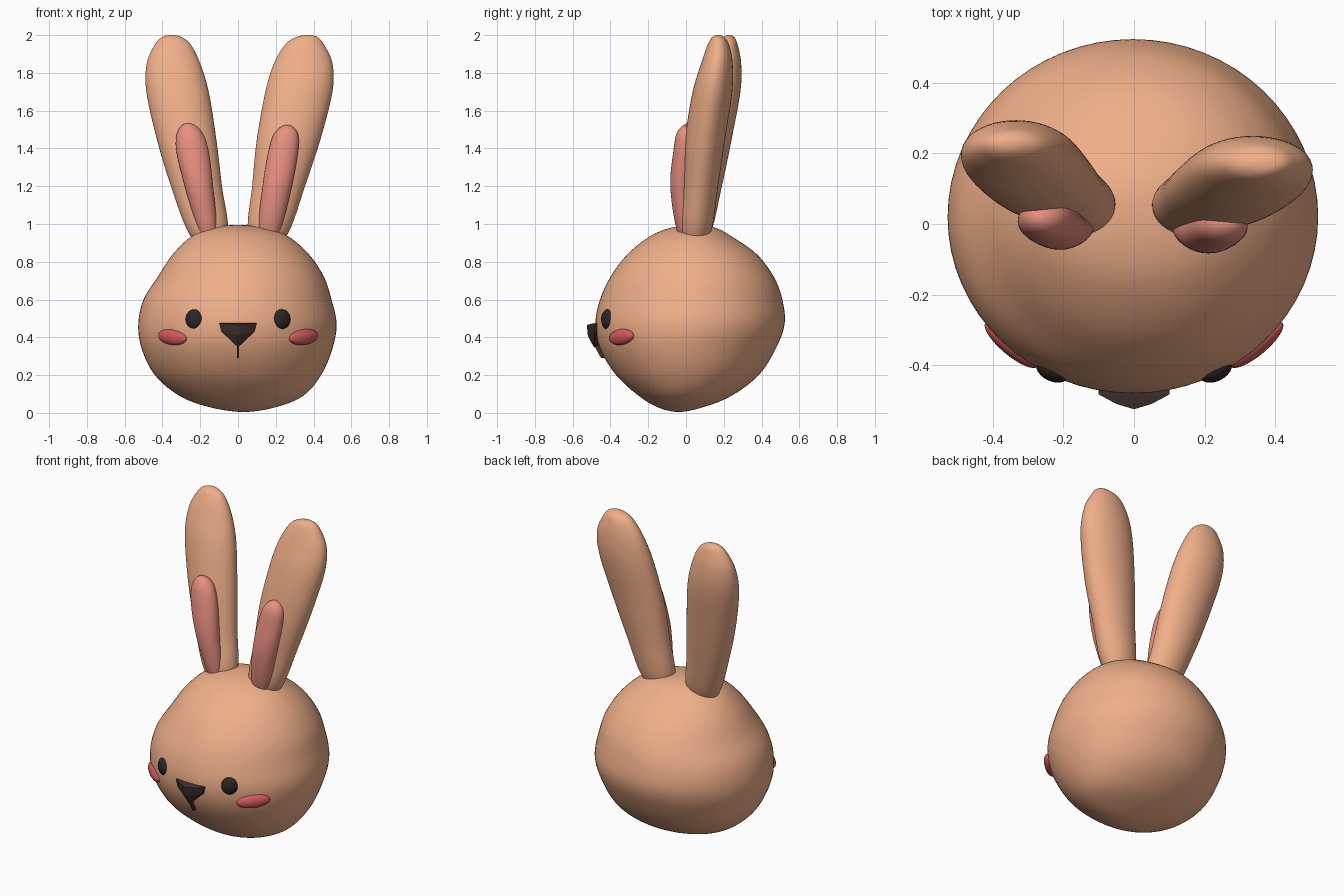
import bpy, bmesh, math
from mathutils import Vector, Matrix


def material(name, rgb):
    m = bpy.data.materials.new(name)
    m.diffuse_color = (*rgb, 1)
    return m


FUR = material("fur", (0.87, 0.43, 0.25))
PINK = material("inner_ear_pink", (0.82, 0.28, 0.22))
BLUSH = material("blush", (0.65, 0.10, 0.11))
EYE = material("eye_black", (0.025, 0.02, 0.018))
BROWN = material("nose_brown", (0.05, 0.03, 0.025))


def finish(name, bm, mat, smooth=True):
    bmesh.ops.recalc_face_normals(bm, faces=bm.faces)
    for f in bm.faces:
        f.smooth = smooth
    mesh = bpy.data.meshes.new(name)
    bm.to_mesh(mesh)
    bm.free()
    mesh.materials.append(mat)
    obj = bpy.data.objects.new(name, mesh)
    bpy.context.collection.objects.link(obj)
    return obj


def spline(rows, steps):
    """Catmull-Rom through the rows; mirrored end rows give rounded tips."""
    ghost = lambda r: (r[0], r[2], r[1], r[4], r[3])
    p = [ghost(rows[1])] + rows + [ghost(rows[-2])]
    out = []
    for i in range(1, len(p) - 2):
        for k in range(steps):
            t = k / steps
            out.append([0.5 * (2 * b + (c - a) * t + (2 * a - 5 * b + 4 * c - d) * t * t
                               + (3 * b - a - 3 * c + d) * t ** 3)
                        for a, b, c, d in zip(*p[i - 1:i + 3])])
    return out + [list(rows[-1])]


def loft(name, rows, mat, sides=48, steps=6):
    """Elliptical rings from rows of z, x min, x max, y min, y max."""
    bm = bmesh.new()
    rings = spline(rows, steps)
    loops = []
    for z, x0, x1, y0, y1 in rings[1:-1]:
        loop = []
        for j in range(sides):
            a = 2 * math.pi * j / sides
            loop.append(bm.verts.new(((x0 + x1) / 2 + (x1 - x0) / 2 * math.cos(a),
                                      (y0 + y1) / 2 + (y1 - y0) / 2 * math.sin(a), z)))
        loops.append(loop)
    for a, b in zip(loops, loops[1:]):
        for j in range(sides):
            k = (j + 1) % sides
            bm.faces.new((a[j], a[k], b[k], b[j]))
    for tip, loop in ((rings[0], loops[0]), (rings[-1], loops[-1])):
        v = bm.verts.new((tip[1], tip[3], tip[0]))
        for j in range(sides):
            bm.faces.new((v, loop[j], loop[(j + 1) % sides]))
    return finish(name, bm, mat)


def ellipsoid(name, loc, radii, yaw, roll, mat):
    bm = bmesh.new()
    bmesh.ops.create_uvsphere(bm, u_segments=32, v_segments=16, radius=1)
    bm.transform(Matrix.Translation(loc) @ Matrix.Rotation(yaw, 4, 'Z')
                 @ Matrix.Rotation(roll, 4, 'Y') @ Matrix.Diagonal((*radii, 1)))
    return finish(name, bm, mat)


def hull(name, points, mat):
    bm = bmesh.new()
    for p in points:
        bm.verts.new(p)
    bmesh.ops.convex_hull(bm, input=bm.verts)
    return finish(name, bm, mat, smooth=False)


# Head: rounded, slightly uneven, with full cheeks
loft("head", [
    (0.005, 0.03, 0.03, -0.04, -0.04),
    (0.03, -0.15, 0.20, -0.15, 0.09),
    (0.09, -0.31, 0.345, -0.25, 0.24),
    (0.20, -0.44, 0.44, -0.37, 0.385),
    (0.34, -0.51, 0.50, -0.455, 0.475),
    (0.47, -0.528, 0.522, -0.48, 0.522),
    (0.60, -0.50, 0.495, -0.455, 0.51),
    (0.72, -0.425, 0.455, -0.40, 0.465),
    (0.84, -0.345, 0.375, -0.31, 0.375),
    (0.935, -0.245, 0.265, -0.19, 0.24),
    (0.98, -0.135, 0.145, -0.08, 0.155),
    (0.995, 0.0, 0.0, 0.05, 0.05)], FUR, sides=64)

# Ears: long, leaning outward and back
loft("ear_right", [
    (0.85, 0.16, 0.16, 0.05, 0.05),
    (0.95, 0.055, 0.265, -0.03, 0.13),
    (1.20, 0.075, 0.355, -0.02, 0.17),
    (1.45, 0.10, 0.437, -0.005, 0.207),
    (1.70, 0.145, 0.50, 0.035, 0.245),
    (1.85, 0.19, 0.50, 0.08, 0.247),
    (1.95, 0.25, 0.455, 0.115, 0.228),
    (1.99, 0.31, 0.42, 0.14, 0.20),
    (2.0, 0.37, 0.37, 0.17, 0.17)], FUR)
loft("ear_left", [
    (0.85, -0.16, -0.16, 0.05, 0.05),
    (0.95, -0.26, -0.055, -0.03, 0.13),
    (1.20, -0.355, -0.085, -0.005, 0.19),
    (1.45, -0.43, -0.115, 0.025, 0.242),
    (1.70, -0.485, -0.155, 0.075, 0.288),
    (1.85, -0.483, -0.20, 0.125, 0.292),
    (1.95, -0.44, -0.25, 0.17, 0.273),
    (1.99, -0.40, -0.30, 0.20, 0.255),
    (2.0, -0.35, -0.35, 0.23, 0.23)], FUR)

# Inner ears
loft("inner_ear_right", [
    (0.88, 0.16, 0.16, 0.0, 0.0),
    (0.97, 0.11, 0.225, -0.05, 0.03),
    (1.20, 0.13, 0.285, -0.083, 0.03),
    (1.40, 0.165, 0.32, -0.065, 0.04),
    (1.49, 0.20, 0.312, -0.045, 0.04),
    (1.525, 0.26, 0.26, 0.0, 0.0)], PINK, sides=32)
loft("inner_ear_left", [
    (0.88, -0.16, -0.16, 0.0, 0.0),
    (0.97, -0.21, -0.115, -0.045, 0.03),
    (1.20, -0.282, -0.132, -0.073, 0.05),
    (1.40, -0.328, -0.158, -0.055, 0.065),
    (1.50, -0.315, -0.20, -0.03, 0.065),
    (1.535, -0.265, -0.265, 0.015, 0.015)], PINK, sides=32)

# Eyes and cheek blushes on both sides
for side, s in (("right", 1), ("left", -1)):
    ellipsoid("eye_" + side, Vector((0.23 * s, -0.413, 0.495)), (0.05, 0.033, 0.054),
              s * math.radians(25), 0, EYE)
    ellipsoid("blush_" + side, Vector((0.347 * s, -0.342, 0.402)), (0.097, 0.03, 0.042),
              s * math.radians(40), -s * math.radians(6), BLUSH)

# Nose: faceted wedge, with a thin line below
outline = [(0.1, -0.483, 0.475), (0.05, -0.51, 0.47), (0.088, -0.482, 0.43)]
nose = [(0, -0.525, 0.465), (0, -0.52, 0.41), (0, -0.488, 0.347), (0, -0.42, 0.36), (0, -0.42, 0.47)]
for x, y, z in outline:
    for s in (1, -1):
        nose += [(s * x, y, z), (s * x, -0.42, z)]
hull("nose", nose, BROWN)
hull("mouth_line", [(s * 0.006, y, z) for s in (1, -1) for y, z in
                    ((-0.488, 0.36), (-0.45, 0.29), (-0.40, 0.29), (-0.42, 0.36))], BROWN)
